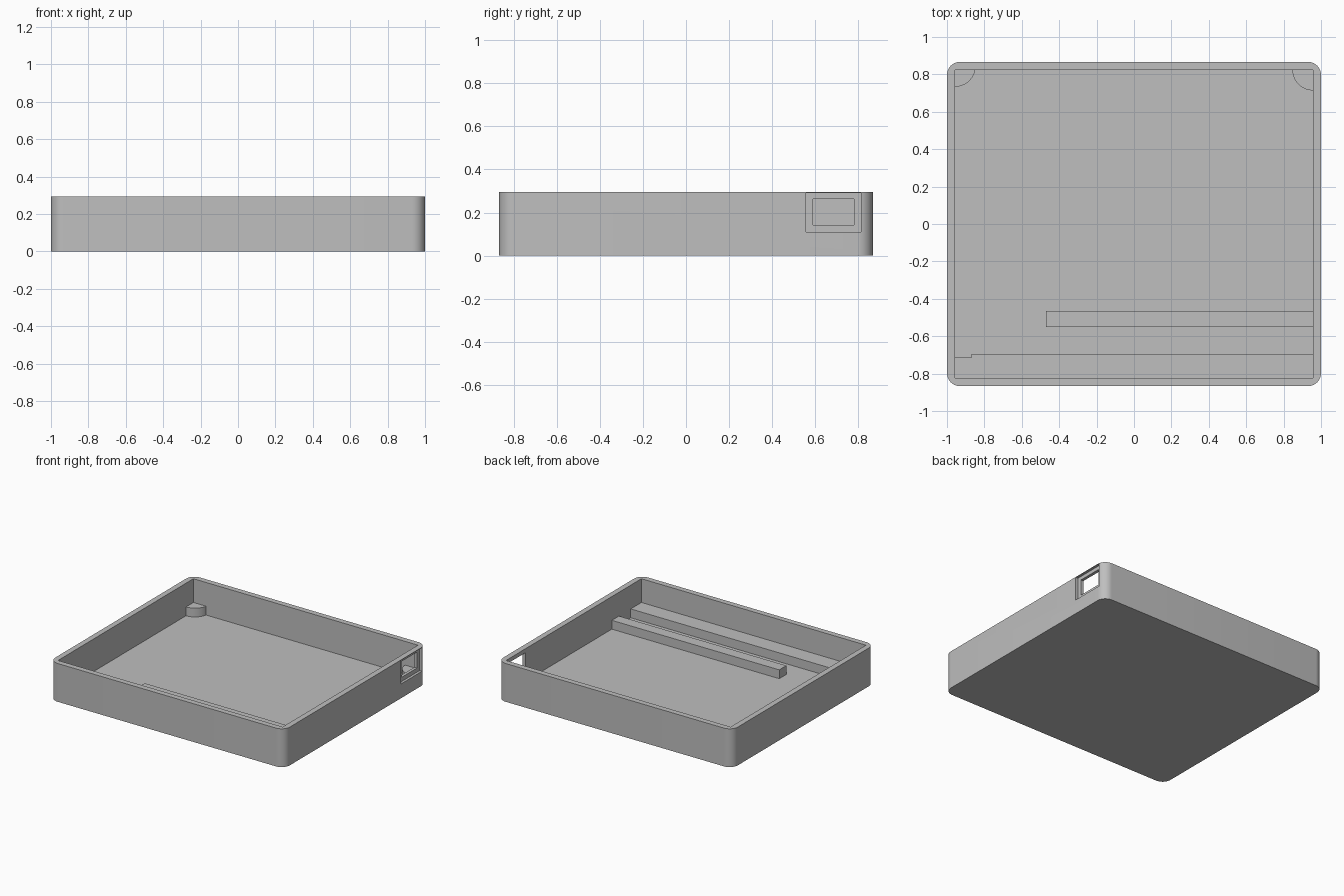
import bpy
import bmesh

# Remove the default cube only
if "Cube" in bpy.data.objects:
    bpy.data.objects.remove(bpy.data.objects["Cube"], do_unlink=True)

HX, HY, HEIGHT = 1.0, 0.867, 0.295
WALL, FLOOR = 0.043, 0.044
IX, IY = HX - WALL, HY - WALL
LEDGE = 0.112
SINK = 0.01

grey = bpy.data.materials.new("plain_grey")
grey.use_nodes = True
grey.diffuse_color = (0.52, 0.52, 0.52, 1)
grey.node_tree.nodes["Principled BSDF"].inputs["Base Color"].default_value = grey.diffuse_color


def finish(name, bm):
    bmesh.ops.recalc_face_normals(bm, faces=bm.faces)
    mesh = bpy.data.meshes.new(name)
    bm.to_mesh(mesh)
    bm.free()
    mesh.materials.append(grey)
    obj = bpy.data.objects.new(name, mesh)
    bpy.context.collection.objects.link(obj)
    return obj


def box(name, x, y, z, corner=0):
    """Box from (min, max) ranges, with optional rounded upright edges."""
    bm = bmesh.new()
    bmesh.ops.create_cube(bm, size=1)
    for v in bm.verts:
        v.co = [r[1] if c > 0 else r[0] for c, r in zip(v.co, (x, y, z))]
    if corner:
        upright = [e for e in bm.edges
                   if abs(e.verts[0].co.z - e.verts[1].co.z) > 0.01]
        bmesh.ops.bevel(bm, geom=upright, offset=corner, segments=10,
                        profile=0.5, affect='EDGES')
    return finish(name, bm)


def cylinder(name, x, y, radius, z):
    bm = bmesh.new()
    bmesh.ops.create_cone(bm, cap_ends=True, segments=64, radius1=radius,
                          radius2=radius, depth=z[1] - z[0])
    bmesh.ops.translate(bm, verts=bm.verts, vec=(x, y, sum(z) / 2))
    return finish(name, bm)


def combine(obj, other, operation):
    """Apply a boolean and discard the helper."""
    mod = obj.modifiers.new("cut", 'BOOLEAN')
    mod.operation, mod.solver, mod.object = operation, 'EXACT', other
    bpy.context.view_layer.objects.active = obj
    bpy.ops.object.modifier_apply(modifier=mod.name)
    bpy.data.objects.remove(other, do_unlink=True)


def smooth(obj):
    bpy.ops.object.select_all(action='DESELECT')
    obj.select_set(True)
    bpy.context.view_layer.objects.active = obj
    bpy.ops.object.shade_smooth_by_angle()


# Open tray with rounded outer corners and a square-cornered cavity
tray = box("tray", (-HX, HX), (-HY, HY), (0, HEIGHT), corner=0.07)
combine(tray, box("cavity", (-IX, IX), (-IY, IY), (FLOOR, 1)), 'DIFFERENCE')

# Port in the side wall: shallow outer recess around a through opening
combine(tray, box("recess", (HX - 0.02, 1.2), (0.558, 0.812), (0.11, HEIGHT - 0.003)), 'DIFFERENCE')
combine(tray, box("opening", (0.9, 1.2), (0.59, 0.78), (0.142, 0.264)), 'DIFFERENCE')
smooth(tray)

# Low quarter-round posts in the back corners
bottom = FLOOR - SINK
for name, x, y in (("left_post", IX, IY), ("right_post", -IX, IY + 0.02)):
    post = cylinder(name, x, y, 0.11, (bottom, LEDGE))
    combine(post, box("limit", (-IX - SINK, IX + SINK), (-IY, IY + SINK), (0, 1)), 'INTERSECT')
    smooth(post)

# Rails on the floor, running into the side wall
box("inner_rail", (-0.47, IX + SINK), (-0.55, -0.464), (bottom, LEDGE))
ledge = box("front_ledge", (-IX - SINK, IX + SINK), (-IY - SINK, -0.694), (bottom, LEDGE))
combine(ledge, box("notch", (-1.2, -0.87), (-0.714, -0.5), (0, 1)), 'DIFFERENCE')
